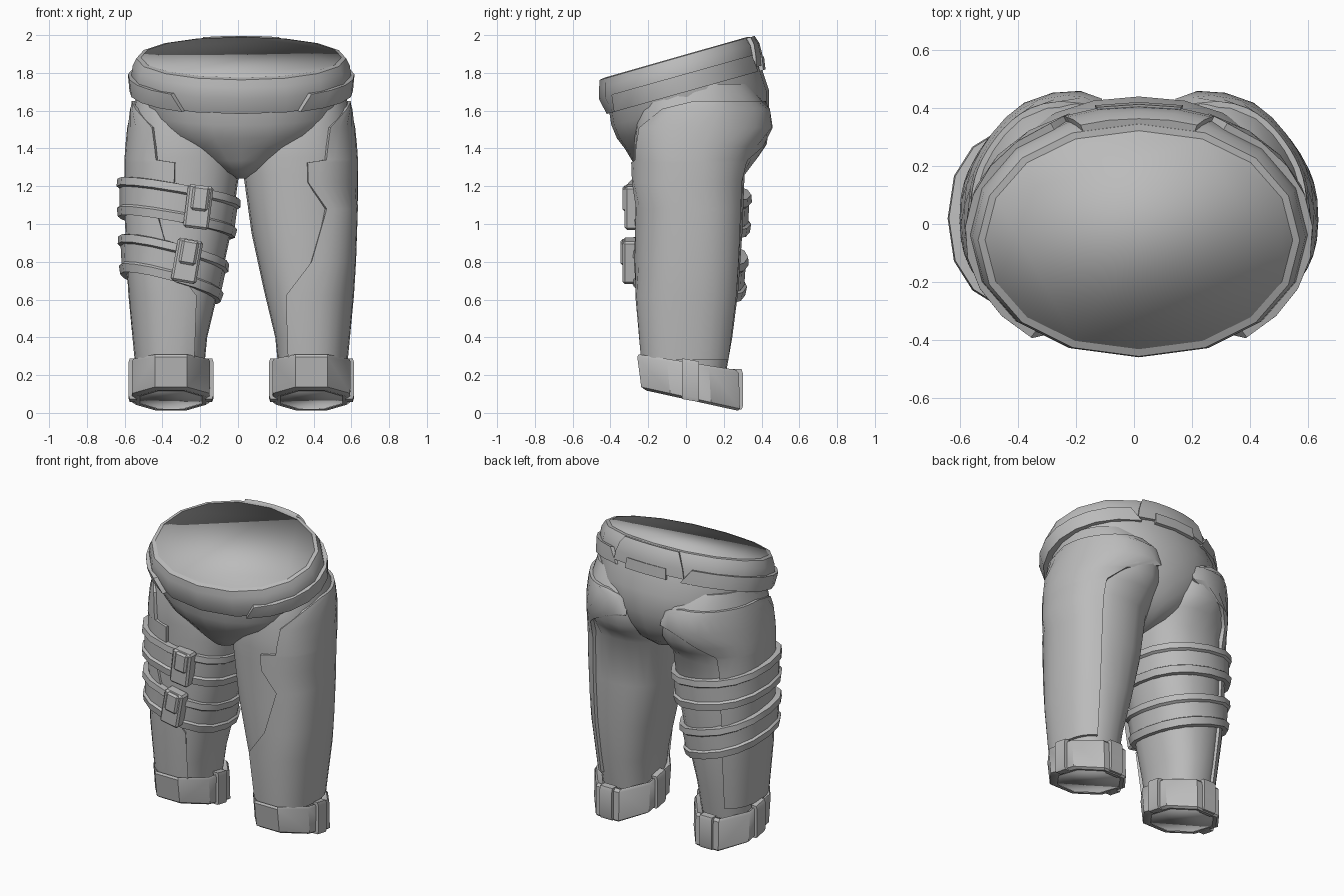
import bpy, bmesh, math
from mathutils import Vector

if "Cube" in bpy.data.objects:
    bpy.data.objects.remove(bpy.data.objects["Cube"])

CX = 0.017  # centre plane of the garment
grey = bpy.data.materials.new("grey cloth")
grey.diffuse_color = (0.5, 0.5, 0.5, 1)
grey.use_nodes = True
grey.node_tree.nodes["Principled BSDF"].inputs["Base Color"].default_value = grey.diffuse_color


def finish(name, bm, angle=35):
    bmesh.ops.recalc_face_normals(bm, faces=bm.faces)
    me = bpy.data.meshes.new(name)
    bm.to_mesh(me)
    bm.free()
    ob = bpy.data.objects.new(name, me)
    bpy.context.collection.objects.link(ob)
    me.materials.append(grey)
    bpy.ops.object.select_all(action='DESELECT')
    ob.select_set(True)
    bpy.context.view_layer.objects.active = ob
    bpy.ops.object.shade_smooth_by_angle(angle=math.radians(angle))
    return ob


def grid(name, rows, caps=(False, False), loop=False, angle=35):
    """Skin closed rings of points; loop joins the last ring to the first."""
    bm = bmesh.new()
    vs = [[bm.verts.new(p) for p in r] for r in rows]
    n = len(vs[0])
    for lo, hi in list(zip(vs, vs[1:])) + ([(vs[-1], vs[0])] if loop else []):
        for i in range(n):
            j = (i + 1) % n
            bm.faces.new((lo[i], lo[j], hi[j], hi[i]))
    if caps[0]:
        bm.faces.new(vs[0])
    if caps[1]:
        bm.faces.new(vs[-1])
    return finish(name, bm, angle)


def slab(name, inner, outer):
    """Closed thick plate between two matching grids of points."""
    bm = bmesh.new()
    a = [[bm.verts.new(p) for p in r] for r in inner]
    b = [[bm.verts.new(p) for p in r] for r in outer]
    m, n = len(a), len(a[0])
    for g in (a, b):
        for i in range(m - 1):
            for j in range(n - 1):
                bm.faces.new((g[i][j], g[i][j + 1], g[i + 1][j + 1], g[i + 1][j]))
    edge = [(0, j) for j in range(n)] + [(i, n - 1) for i in range(1, m)]
    edge += [(m - 1, j) for j in range(n - 2, -1, -1)] + [(i, 0) for i in range(m - 2, 0, -1)]
    for (i, j), (k, l) in zip(edge, edge[1:] + edge[:1]):
        bm.faces.new((a[i][j], a[k][l], b[k][l], b[i][j]))
    return finish(name, bm)


def lerp_rows(table, t):
    """Linear lookup in rows keyed by falling first value."""
    for p, q in zip(table, table[1:]):
        if t >= q[0]:
            f = min(1, (p[0] - t) / (p[0] - q[0]))
            return [u + (v - u) * f for u, v in zip(p, q)]
    return list(table[-1])


def sgnpow(v, e):
    return math.copysign(abs(v) ** e, v)


# ---- waist: tilted oval rings (height, tilt, half width, front y, back y)
def oval(ring, a, off=0.0):
    z, tilt, rx, yf, yb = ring
    y = (yf + yb) / 2 + ((yb - yf) / 2 + off) * math.sin(a)
    return Vector((CX + (rx + off) * sgnpow(math.cos(a), 0.92), y, z + tilt * y))


def ring_pts(ring, n):
    return [oval(ring, 2 * math.pi * i / n - math.pi / 2) for i in range(n)]


pelvis = [(1.24, 0.0, 0.03, -0.12, 0.14), (1.28, 0.02, 0.12, -0.23, 0.27),
          (1.34, 0.02, 0.24, -0.285, 0.35), (1.42, 0.06, 0.38, -0.325, 0.405),
          (1.50, 0.13, 0.49, -0.365, 0.44), (1.61, 0.22, 0.545, -0.395, 0.44),
          (1.73, 0.28, 0.56, -0.41, 0.395)]
grid("pelvis", [ring_pts(r, 24) for r in pelvis], caps=(True, True), angle=50)

belt = [(1.70, 0.28, 0.55, -0.40, 0.38), (1.70, 0.28, 0.575, -0.42, 0.395),
        (1.79, 0.28, 0.583, -0.46, 0.385), (1.85, 0.28, 0.575, -0.46, 0.37),
        (1.893, 0.285, 0.555, -0.457, 0.345), (1.898, 0.285, 0.53, -0.43, 0.32)]
grid("belt", [ring_pts(r, 16) for r in belt])
# softly shaded lid flush with the rim
lid = [(1.84, 0.285, 0.531, -0.432, 0.322), (1.898, 0.285, 0.531, -0.432, 0.322)]
grid("waist_lid", [ring_pts(r, 16) for r in lid], caps=(False, True), angle=120)


def belt_plate(name, lo, hi, a0, a1, n, off, slant=0.0):
    """Raised plate on the belt, lo and hi measured along the belt height."""
    def at(t, a, o):
        k = min(2, int(t))
        f = t - k
        return oval([u + (v - u) * f for u, v in zip(belt[1 + k], belt[2 + k])], a, o)
    ts = [lo] + [t for t in (1, 2) if lo < t < hi] + [hi]
    grids = []
    for o in (-0.02, off):
        grids.append([[at(t, math.radians(a0 + slant * (t - lo) + (a1 - a0 - 2 * slant * (t - lo)) * i / n), o)
                       for i in range(n + 1)] for t in ts])
    slab(name, *grids)


belt_plate("belt_side_right", 0.0, 1.1, -60, 68, 8, 0.018, 6)
belt_plate("belt_side_left", 0.0, 1.1, 112, 240, 8, 0.018, 6)
belt_plate("belt_back_plate", 0.3, 2.98, 66, 114, 4, 0.018, 2)
belt_plate("belt_back_tab", 0.0, 0.8, 77, 103, 2, 0.026, 1)

# ---- legs: height, inner x, outer x, front y, back y, seat bulge
LEG = [(1.74, 0.10, 0.535, -0.20, 0.29, 0.05), (1.64, 0.06, 0.565, -0.25, 0.325, 0.10),
       (1.55, 0.035, 0.582, -0.265, 0.335, 0.125), (1.42, 0.02, 0.595, -0.275, 0.33, 0.11),
       (1.35, 0.012, 0.60, -0.275, 0.32, 0.07), (1.26, 0.012, 0.602, -0.27, 0.31, 0.0),
       (0.95, 0.055, 0.598, -0.265, 0.298, 0), (0.65, 0.12, 0.582, -0.252, 0.277, 0),
       (0.40, 0.18, 0.556, -0.237, 0.245, 0), (0.20, 0.20, 0.54, -0.21, 0.21, 0)]


def leg_pt(side, a, z, off=0.0):
    _, xi, xo, yf, yb, seat = lerp_rows(LEG, z)
    bulge = seat * max(0, math.cos(a - math.radians(110))) ** 3
    x = (xi + xo) / 2 + ((xo - xi) / 2 + off + bulge * 0.6) * sgnpow(math.cos(a), 0.85)
    y = (yf + yb) / 2 + ((yb - yf) / 2 + off + bulge) * sgnpow(math.sin(a), 0.85)
    return Vector((CX + side * x, y, z))


# outer leg panel outline: height, front angle, back angle
PANEL = [(1.65, 0, 95), (1.61, -28, 118), (1.51, -60, 116), (1.41, -64, 80),
         (1.34, -66, 64), (1.325, -84, 63), (1.22, -84, 62), (1.08, -67, 62),
         (0.80, -85, 63), (0.62, -115, 64), (0.28, -125, 66)]

# cuff rings: height, tilt, half width, front y, back y
CUFF = [(0.25, -0.16, 0.17, -0.21, 0.23), (0.27, -0.16, 0.20, -0.25, 0.265),
        (0.255, -0.16, 0.207, -0.258, 0.28), (0.085, -0.22, 0.205, -0.237, 0.285),
        (0.072, -0.22, 0.185, -0.21, 0.275), (0.075, -0.22, 0.165, -0.185, 0.25)]
SOLE = [(0.12, -0.22, 0.166, -0.186, 0.251), (0.077, -0.22, 0.166, -0.186, 0.251)]


def cuff_pt(side, ring, a):
    z, tilt, rx, yf, yb = ring
    k = 1 / math.cos(math.pi / 8)
    y = (yf + yb) / 2 + (yb - yf) / 2 * k * math.sin(a)
    return Vector((CX + side * (0.372 + rx * k * math.cos(a)), y, z + tilt * y))


for side, word in ((-1, "left"), (1, "right")):
    turn = [2 * math.pi * i / 24 for i in range(24)]
    grid(word + "_leg", [[leg_pt(side, a, r[0]) for a in turn] for r in LEG], caps=(True, True), angle=45)
    shells = [[[leg_pt(side, math.radians(f + (b - f) * i / 14), z, o) for i in range(15)]
               for z, f, b in PANEL] for o in (-0.03, 0.018)]
    slab(word + "_leg_panel", *shells)
    octo = [math.pi * (i + 0.5) / 4 for i in range(8)]
    grid(word + "_cuff", [[cuff_pt(side, r, a) for a in octo] for r in CUFF])
    grid(word + "_cuff_base", [[cuff_pt(side, r, a) for a in octo] for r in SOLE], caps=(False, True), angle=120)
    # vertical keeper tabs on both sides and the back of the cuff
    TAB = ((0.07, 0.2), (0.09, 0.207), (0.265, 0.207), (0.285, 0.2))
    for s, place in ((1, "outer"), (-1, "inner")):
        g = []
        for o in (-0.02, 0.018):
            g.append([[Vector((CX + side * (0.372 + s * (w + o)), y, z - 0.18 * y)) for y in (-0.02, 0.07)]
                      for z, w in TAB])
        slab(word + "_cuff_tab_" + place, *g)
    g = [[[Vector((CX + side * (0.372 + x), w + 0.077 + o, z - 0.19 * w - 0.015)) for x in (-0.045, 0.045)]
          for z, w in TAB] for o in (-0.03, 0.017)]
    slab(word + "_cuff_tab_back", *g)

# ---- thigh straps with raised rims on one leg
PROFILE = [(-0.1, -0.02), (-0.1, 0.04), (-0.055, 0.045), (-0.045, 0.03),
           (0.05, 0.03), (0.06, 0.045), (0.1, 0.04), (0.1, -0.02)]


def strap(name, z0, sx, sy):
    rows = []
    for dz, off in PROFILE:
        row = []
        for i in range(16):
            a = 2 * math.pi * i / 16
            p = leg_pt(-1, a, z0)
            z = z0 + dz + sx * (p.x + 0.3) + sy * p.y
            row.append(leg_pt(-1, a, z, off) + Vector((-0.014, 0, 0)))
        rows.append(row)
    grid(name, rows, loop=True, angle=30)


strap("upper_strap", 1.085, -0.2, -0.1)
strap("lower_strap", 0.755, -0.3, -0.14)


def block(name, centre, size, tilt):
    bm = bmesh.new()
    bmesh.ops.create_cube(bm, size=1)
    for v in bm.verts:
        v.co = Vector((v.co.x * size[0], v.co.y * size[1], v.co.z * size[2]))
    bmesh.ops.bevel(bm, geom=bm.edges[:], offset=0.012, segments=1, affect='EDGES')
    ob = finish(name, bm, 30)
    ob.location = centre
    ob.rotation_euler = (0, math.radians(tilt), 0)


for name, x, y, z, tilt in (("upper", -0.21, -0.285, 1.09, 7), ("lower", -0.27, -0.295, 0.805, 10)):
    block(name + "_buckle", (x, y, z), (0.135, 0.08, 0.23), tilt)
    block(name + "_buckle_clasp", (x + 0.01, y - 0.012, z + 0.045), (0.09, 0.08, 0.13), tilt)
